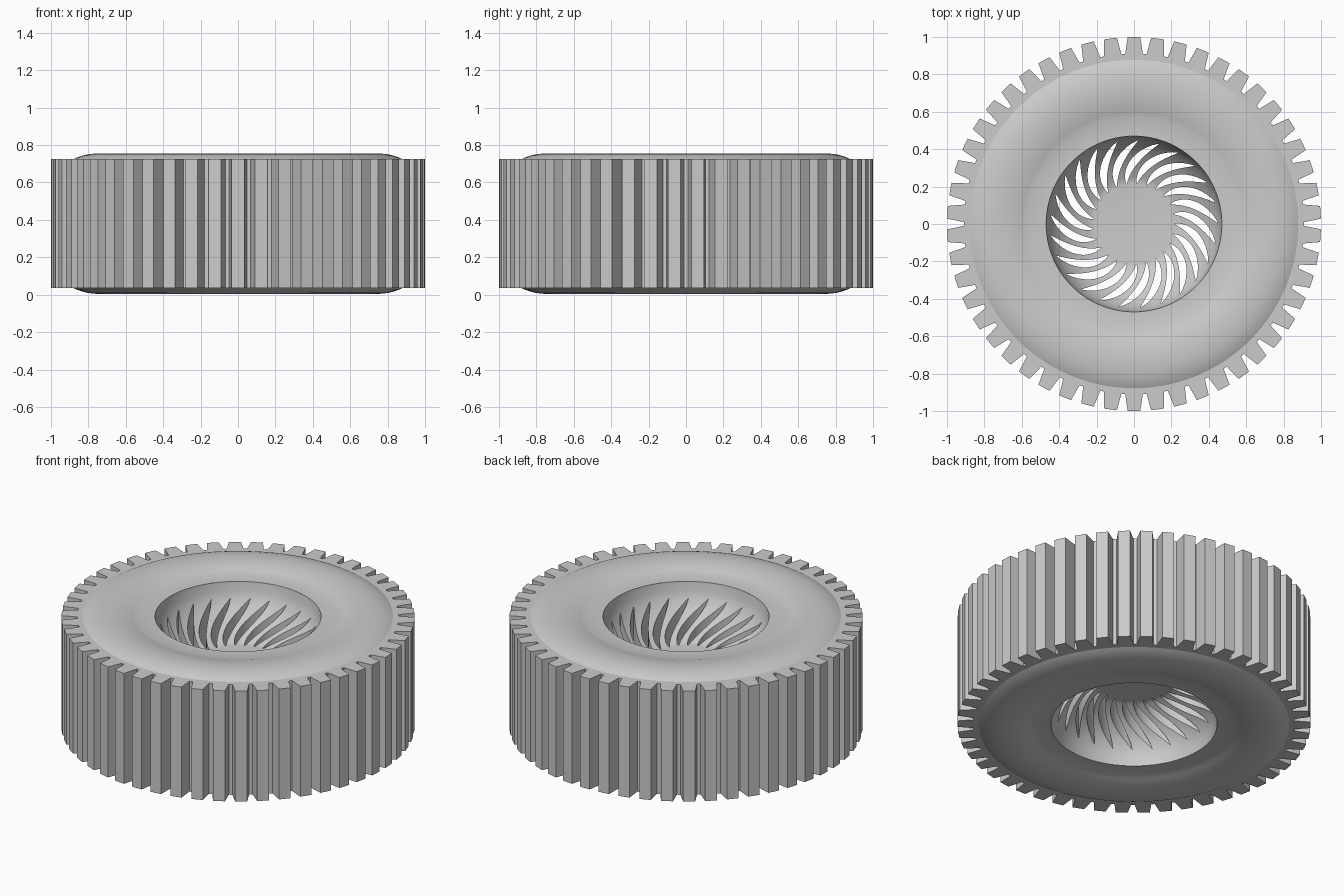
import bpy, bmesh, math
from math import sin, cos, pi, radians, sqrt

if "Cube" in bpy.data.objects:
    bpy.data.objects.remove(bpy.data.objects["Cube"])

TEETH, SLOTS = 50, 25
Z0, Z1, MID = 0.035, 0.725, 0.38


def polar(r, a, z):
    return (r * cos(a), r * sin(a), z)


def finish(name, bm, angle):
    bmesh.ops.remove_doubles(bm, verts=bm.verts, dist=1e-5)
    bmesh.ops.dissolve_degenerate(bm, dist=1e-5, edges=bm.edges)
    bmesh.ops.recalc_face_normals(bm, faces=bm.faces)
    me = bpy.data.meshes.new(name)
    bm.to_mesh(me)
    bm.free()
    ob = bpy.data.objects.new(name, me)
    bpy.context.collection.objects.link(ob)
    if angle:
        bpy.ops.object.select_all(action='DESELECT')
        ob.select_set(True)
        bpy.context.view_layer.objects.active = ob
        bpy.ops.object.shade_smooth_by_angle(angle=radians(angle))
    return ob


def face(bm, pts):
    bm.faces.new([bm.verts.new(p) for p in pts])


# Toothed ring: tapered straight teeth and narrow valleys
bm = bmesh.new()
outline = []
for k in range(TEETH):
    c = pi / 2 + 2 * pi * k / TEETH
    outline += [(0.91, c - 0.052), (1.0, c - 0.034), (1.0, c + 0.034), (0.91, c + 0.052)]
for i, (r, a) in enumerate(outline):
    s, b = outline[(i + 1) % len(outline)]
    if b < a:
        b += 2 * pi
    face(bm, [polar(r, a, Z0), polar(s, b, Z0), polar(s, b, Z1), polar(r, a, Z1)])
    for z in (Z0, Z1):
        face(bm, [polar(0.87, a, z), polar(r, a, z), polar(s, b, z), polar(0.87, b, z)])
finish("toothed_ring", bm, 0)

# Raised rounded side bands and flat collar, mirrored top and bottom
profile = [(0.47, Z1), (0.57, Z1), (0.60, 0.735), (0.64, 0.745), (0.68, 0.752),
           (0.72, 0.755), (0.76, 0.755), (0.80, 0.751), (0.83, 0.744),
           (0.86, 0.734), (0.88, 0.724)]
N = 100
for name, flip in (("top_side_band", False), ("bottom_side_band", True)):
    bm = bmesh.new()
    for i in range(N):
        a, b = 2 * pi * i / N, 2 * pi * (i + 1) / N
        for (r, z), (s, y) in zip(profile, profile[1:]):
            if flip:
                z, y = 2 * MID - z, 2 * MID - y
            q = [polar(r, a, z), polar(s, a, y), polar(s, b, y), polar(r, b, z)]
            face(bm, q[::-1] if flip else q)
    ob = finish(name, bm, 30)
    want = -1 if flip else 1
    if ob.data.polygons[0].normal.z * want < 0:
        ob.data.flip_normals()

# Dished hub web with swept crescent slots between the vanes
R_IN, R_OUT, STEPS = 0.215, 0.45, 14
PITCH = 2 * pi / SLOTS


def depth(r):
    return min(0.28, 0.32 * sqrt(max(0, 1 - (r / 0.47) ** 2)))


rings = []
for i in range(STEPS + 1):
    t = i / STEPS
    r = R_IN + (R_OUT - R_IN) * t
    half = 0.30 * PITCH * max(0, sin(pi * t)) ** 0.75 if 0 < i < STEPS else 0
    rings.append((r, radians(28) * (1 - t ** 1.4), half))
rings += [(0.462, 0, 0), (0.47, 0, 0)]

bm = bmesh.new()
for k in range(SLOTS):
    base = radians(87) + k * PITCH
    rows = []
    for r, sweep, half in rings:
        lo, hi = base + sweep + half, base + sweep + PITCH - half
        rows.append((r, [lo + (hi - lo) * j / 4 for j in range(5)], half))
    for sign in (1, -1):
        for (r, aa, _), (s, bb, _) in zip(rows, rows[1:]):
            z = MID + sign * (Z1 - MID - depth(r))
            y = MID + sign * (Z1 - MID - depth(s))
            for j in range(4):
                face(bm, [polar(r, aa[j], z), polar(s, bb[j], y),
                          polar(s, bb[j + 1], y), polar(r, aa[j + 1], z)])
        # flat centre disc
        r, aa, _ = rows[0]
        z = MID + sign * (Z1 - MID - depth(r))
        for j in range(4):
            face(bm, [(0, 0, z), polar(r, aa[j], z), polar(r, aa[j + 1], z)])
    # slot walls
    for (r, aa, h), (s, bb, g) in zip(rows, rows[1:]):
        if h == 0 and g == 0:
            continue
        z, y = Z1 - MID - depth(r), Z1 - MID - depth(s)
        for j in (0, 4):
            face(bm, [polar(r, aa[j], MID - z), polar(s, bb[j], MID - y),
                      polar(s, bb[j], MID + y), polar(r, aa[j], MID + z)])
finish("vaned_hub", bm, 30)
